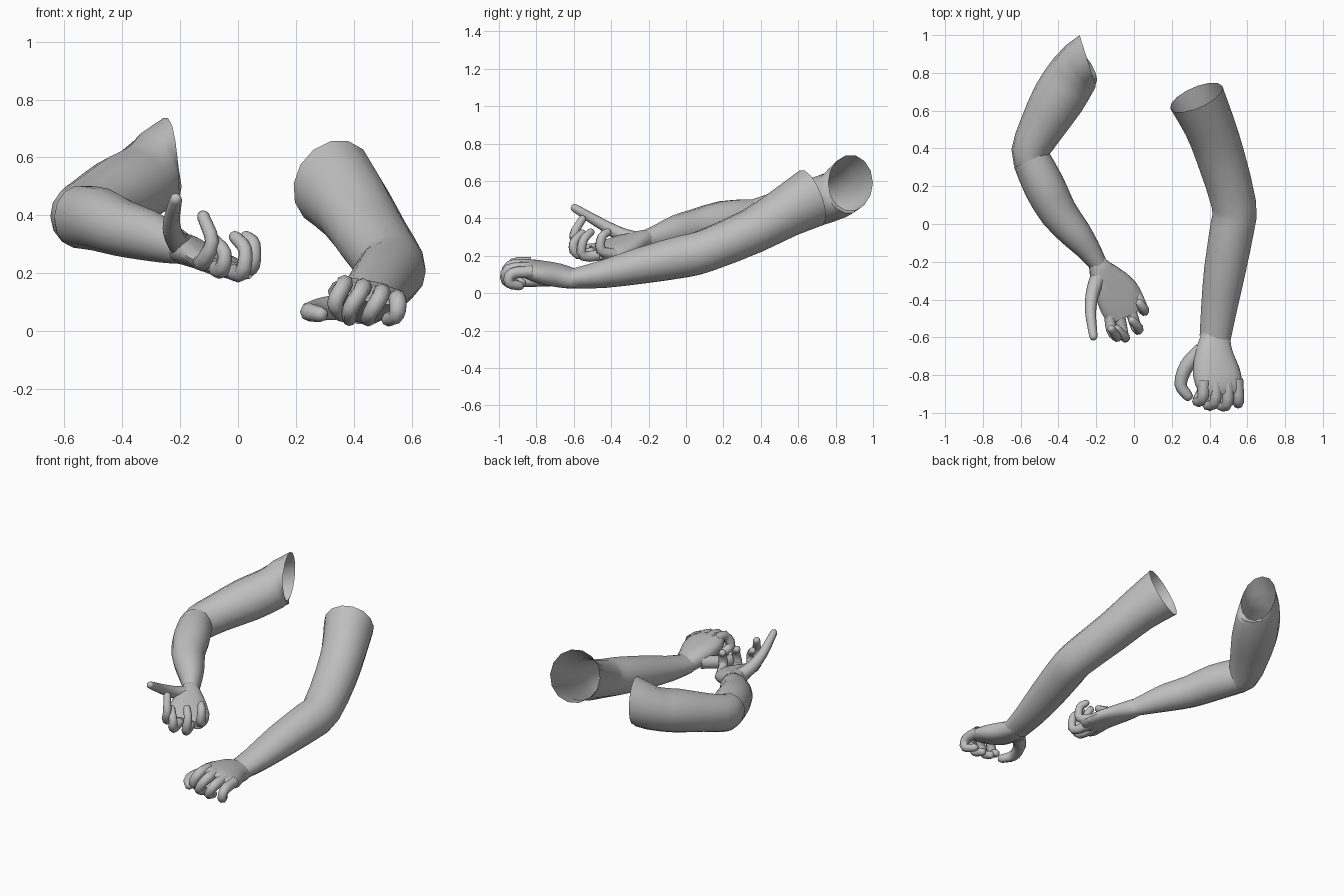
import bpy, bmesh, math
from mathutils import Vector

if "Cube" in bpy.data.objects:
    bpy.data.objects.remove(bpy.data.objects["Cube"])

skin = bpy.data.materials.new("grey")
skin.diffuse_color = (0.52, 0.52, 0.52, 1)
skin.use_nodes = True
skin.node_tree.nodes["Principled BSDF"].inputs["Base Color"].default_value = skin.diffuse_color
Z = Vector((0, 0, 1))


def spline(keys, steps):
    """Catmull-Rom interpolation of rows of numbers."""
    rows = [Vector(k) for k in keys]
    rows = [rows[0] * 2 - rows[1]] + rows + [rows[-1] * 2 - rows[-2]]
    out = []
    for a, b, c, d in zip(rows, rows[1:], rows[2:], rows[3:]):
        for i in range(steps):
            t = i / steps
            out.append(0.5 * (2 * b + (c - a) * t + (2 * a - 5 * b + 4 * c - d) * t * t
                              + (3 * b - a - 3 * c + d) * t ** 3))
    return out + [rows[-2]]


def loft(name, keys, steps=2, sides=14, lateral=None, roll=0, end=None,
         power=1.0, round_tip=False, closed=False):
    """Skin ellipses along a path; each key is x, y, z, half width, half height."""
    rows = spline(keys, steps)
    pts = [Vector(r[:3]) for r in rows]
    radii = [(r[3], r[4]) for r in rows]
    if round_tip:
        # dome on the last ring
        d, (w, h) = (pts[-1] - pts[-2]).normalized(), radii[-1]
        for a in (35, 65):
            a = math.radians(a)
            pts.append(Vector(rows[-1][:3]) + d * w * math.sin(a))
            radii.append((w * math.cos(a), h * math.cos(a)))
    bm = bmesh.new()
    rings = []
    for i, p in enumerate(pts):
        t = (pts[min(i + 1, len(pts) - 1)] - pts[max(i - 1, 0)]).normalized()
        if end and i >= len(pts) - 2:
            t = t.lerp(Vector(end), 1.0 if i == len(pts) - 1 else 0.4).normalized()
        side = (lateral - t * lateral.dot(t)) if lateral else t.cross(Z)
        side.normalize()
        up = side.cross(t)
        u = side * math.cos(roll) + up * math.sin(roll)
        v = up * math.cos(roll) - side * math.sin(roll)
        ring = []
        for k in range(sides):
            a = 2 * math.pi * k / sides
            c, s = math.cos(a), math.sin(a)
            c = math.copysign(abs(c) ** power, c)
            s = math.copysign(abs(s) ** power, s)
            ring.append(bm.verts.new(p + u * c * radii[i][0] + v * s * radii[i][1]))
        rings.append(ring)
    for r0, r1 in zip(rings, rings[1:]):
        for k in range(sides):
            j = (k + 1) % sides
            bm.faces.new((r0[k], r0[j], r1[j], r1[k]))
    if closed or round_tip:
        bm.faces.new(rings[-1])
    bmesh.ops.recalc_face_normals(bm, faces=bm.faces)
    me = bpy.data.meshes.new(name)
    bm.to_mesh(me)
    bm.free()
    me.materials.append(skin)
    ob = bpy.data.objects.new(name, me)
    bpy.context.collection.objects.link(ob)
    bpy.ops.object.select_all(action='DESELECT')
    ob.select_set(True)
    bpy.context.view_layer.objects.active = ob
    bpy.ops.object.shade_smooth_by_angle(angle=math.radians(50))


def digit(name, path, r0, r1, lateral):
    n = len(path) - 1
    keys = [(*p, r0 + (r1 - r0) * i / n, r0 + (r1 - r0) * i / n) for i, p in enumerate(path)]
    loft(name, keys, steps=3, sides=8, lateral=Vector(lateral), round_tip=True)


# Straighter arm, open at the shoulder
loft("right_arm", [
    (.43, -.60, .078, .083, .055), (.45, -.45, .10, .095, .075),
    (.48, -.25, .145, .11, .098), (.52, -.02, .195, .117, .115),
    (.53, .10, .225, .118, .115), (.46, .35, .33, .128, .122),
    (.40, .52, .425, .135, .135), (.33, .67, .51, .15, .16)],
    end=(-.38, .87, .35))

# Bent arm, open at the shoulder with a turned collar
loft("left_forearm", [
    (-.19, -.21, .285, .048, .055), (-.245, -.13, .305, .066, .072),
    (-.31, -.05, .33, .085, .088), (-.40, .06, .355, .10, .098),
    (-.475, .20, .385, .11, .11), (-.545, .345, .395, .10, .11)])
loft("left_upper_arm", [
    (-.53, .30, .39, .09, .10), (-.55, .38, .395, .10, .112),
    (-.495, .50, .43, .118, .115), (-.40, .665, .48, .14, .13),
    (-.315, .80, .525, .135, .13), (-.25, .88, .59, .125, .15)],
    end=(.95, .3, 0))

# Right hand, palm down
loft("right_palm", [
    (.43, -.56, .08, .07, .045), (.43, -.61, .08, .083, .053),
    (.425, -.68, .095, .102, .06), (.435, -.78, .113, .128, .058),
    (.455, -.86, .13, .122, .045), (.46, -.90, .13, .105, .03)],
    roll=.22, power=.85, closed=True)
for name, path in {
    "index": [(.37, -.83, .16), (.365, -.92, .158), (.335, -.94, .095), (.36, -.88, .055)],
    "middle": [(.43, -.84, .15), (.43, -.94, .145), (.39, -.96, .08), (.385, -.90, .042)],
    "ring": [(.495, -.84, .135), (.495, -.95, .125), (.46, -.96, .065), (.45, -.90, .04)],
    "little": [(.545, -.82, .115), (.553, -.93, .105), (.548, -.945, .055), (.52, -.89, .04)],
}.items():
    digit("right_" + name + "_finger", path, .033, .025, (1, 0, 0))
digit("right_thumb", [(.36, -.67, .085), (.28, -.75, .075), (.247, -.85, .066),
                      (.285, -.91, .058)], .045, .027, (0, 0, 1))

# Left hand, palm up
loft("left_palm", [
    (-.21, -.175, .285, .042, .042), (-.19, -.215, .285, .052, .054),
    (-.15, -.285, .268, .09, .05), (-.09, -.37, .242, .12, .042),
    (-.055, -.44, .223, .12, .037), (-.035, -.485, .215, .10, .028)],
    roll=.22, power=.85, closed=True)
for name, path in {
    "index": [(-.13, -.45, .24), (-.12, -.56, .24), (-.09, -.60, .31), (-.12, -.555, .395)],
    "middle": [(-.085, -.44, .225), (-.058, -.58, .21), (-.047, -.60, .27), (-.09, -.555, .32)],
    "ring": [(-.03, -.42, .21), (.013, -.55, .20), (.025, -.55, .28), (-.01, -.51, .325)],
    "little": [(.015, -.38, .205), (.05, -.455, .23), (.053, -.45, .30), (.03, -.42, .325)],
}.items():
    digit("left_" + name + "_finger", path, .031, .022, (.85, .5, 0))
digit("left_thumb", [(-.175, -.25, .28), (-.215, -.35, .315), (-.23, -.46, .375),
                     (-.215, -.595, .455)], .045, .022, (1, 0, 0))
